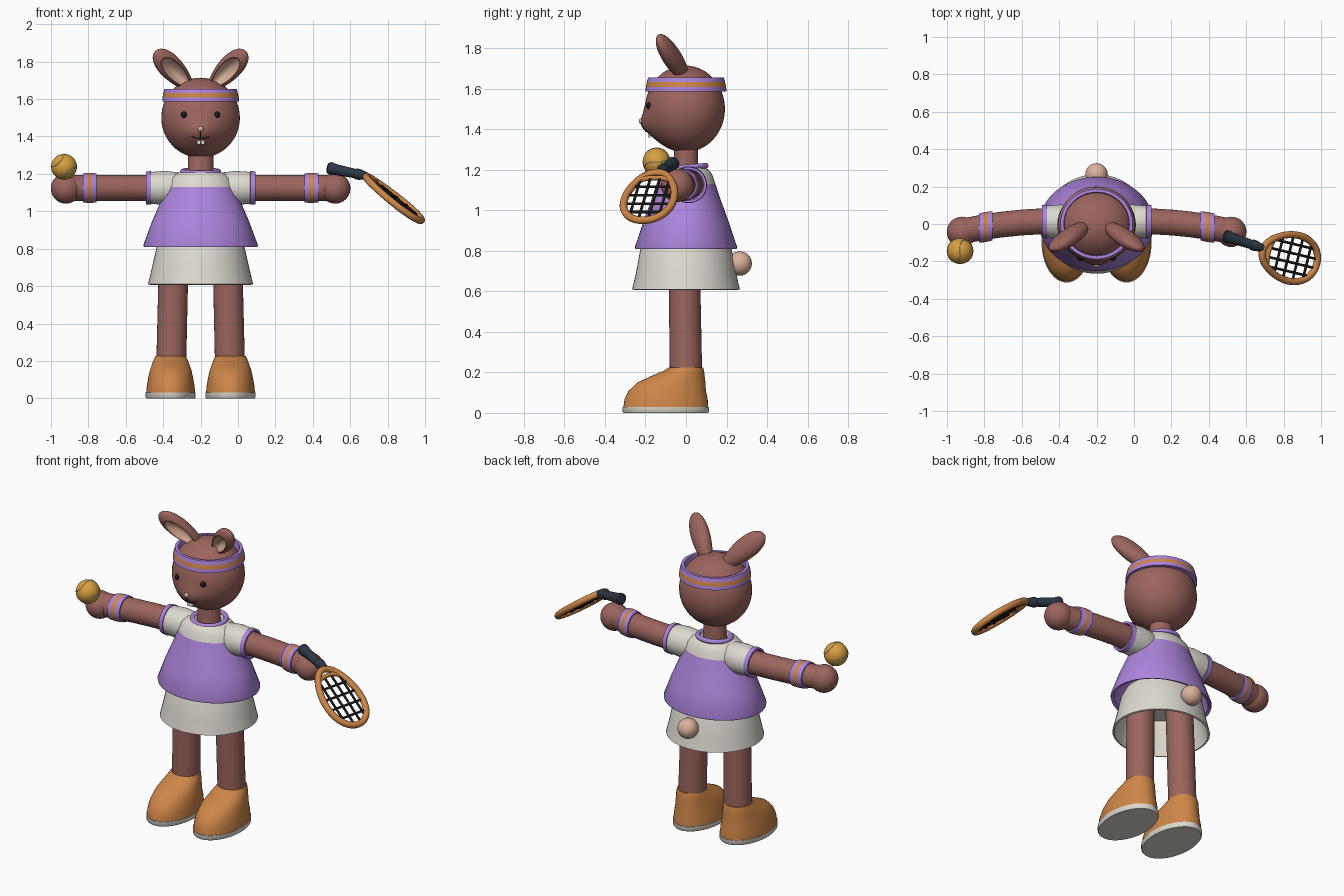
import bpy, bmesh
from math import sin, cos, pi, sqrt, exp
from mathutils import Matrix, Vector

cube = bpy.data.objects.get("Cube")
if cube:
    bpy.data.objects.remove(cube)

COLOURS = {
    "brown_fur": (0.33, 0.13, 0.11),
    "purple_cloth": (0.42, 0.235, 0.72),
    "white_cloth": (0.72, 0.70, 0.63),
    "orange": (0.62, 0.24, 0.065),
    "pink_tan": (0.72, 0.45, 0.33),
    "ball_gold": (0.68, 0.35, 0.05),
    "grip_slate": (0.026, 0.038, 0.058),
    "black": (0.01, 0.01, 0.01),
}
MATS = {}
for name, rgb in COLOURS.items():
    m = bpy.data.materials.new(name)
    m.use_nodes = True
    m.diffuse_color = (*rgb, 1)
    m.node_tree.nodes["Principled BSDF"].inputs["Base Color"].default_value = (*rgb, 1)
    MATS[name] = m

CX = -0.2  # the body's own centre line
BODY = Matrix.Translation((CX, 0, 0))


def finish(name, bm, mats, matrix):
    bmesh.ops.recalc_face_normals(bm, faces=bm.faces)
    me = bpy.data.meshes.new(name)
    bm.to_mesh(me)
    bm.free()
    for m in mats:
        me.materials.append(MATS[m])
    ob = bpy.data.objects.new(name, me)
    bpy.context.collection.objects.link(ob)
    ob.matrix_world = matrix
    return ob


def loft(name, sections, mats, matrix=BODY, cap=True, n=48):
    """Elliptical rings (cx, cy, z, rx, ry) joined in order; mats is one name or one per band."""
    if isinstance(mats, str):
        mats = [mats] * (len(sections) - 1)
    slots = list(dict.fromkeys(mats))
    bm = bmesh.new()
    rings = [[bm.verts.new((cx + rx * cos(2 * pi * i / n), cy + ry * sin(2 * pi * i / n), z))
              for i in range(n)] for cx, cy, z, rx, ry in sections]
    for a, b, m in zip(rings, rings[1:], mats):
        for i in range(n):
            j = (i + 1) % n
            bm.faces.new((a[i], a[j], b[j], b[i])).material_index = slots.index(m)
    if cap:
        bm.faces.new(rings[0][::-1]).material_index = slots.index(mats[0])
        bm.faces.new(rings[-1]).material_index = slots.index(mats[-1])
    return finish(name, bm, slots, matrix)


def lathe(name, profile, mats, matrix=BODY, cap=True):
    return loft(name, [(0, 0, z, rx, ry) for rx, ry, z in profile], mats, matrix, cap)


def ball(name, loc, r, mat, scale=(1, 1, 1)):
    bm = bmesh.new()
    bmesh.ops.create_uvsphere(bm, u_segments=32, v_segments=20, radius=r)
    bmesh.ops.scale(bm, vec=scale, verts=bm.verts)
    return finish(name, bm, [mat], Matrix.Translation(loc))


def wire(name, lines, r, mat, cyclic=False):
    cu = bpy.data.curves.new(name, "CURVE")
    cu.dimensions = "3D"
    cu.bevel_depth = r
    cu.bevel_resolution = 3
    cu.use_fill_caps = True
    for pts in lines:
        sp = cu.splines.new("POLY")
        sp.points.add(len(pts) - 1)
        for p, co in zip(sp.points, pts):
            p.co = (*co, 1)
        sp.use_cyclic_u = cyclic
    cu.materials.append(MATS[mat])
    ob = bpy.data.objects.new(name, cu)
    bpy.context.collection.objects.link(ob)
    return ob


# Head with a soft muzzle
HEAD = Vector((0, -0.005, 1.5))


def muzzle(x, z):
    return 0.032 * exp(-(x / 0.09) ** 2 - ((z - 1.42) / 0.06) ** 2)


def face_y(x, z):
    return HEAD.y - 0.197 * sqrt(1 - (x / 0.21) ** 2 - ((z - HEAD.z) / 0.214) ** 2) - muzzle(x, z)


bm = bmesh.new()
bmesh.ops.create_uvsphere(bm, u_segments=48, v_segments=32, radius=1)
for v in bm.verts:
    v.co = HEAD + Vector((v.co.x * 0.21, v.co.y * 0.197, v.co.z * 0.214))
    v.co.y -= muzzle(v.co.x, v.co.z) * max(0, min(1, -v.co.y / 0.1))
finish("head", bm, ["brown_fur"], BODY)

# Face
for s, side in ((-1, "right"), (1, "left")):
    ball(side + "_eye", (CX + s * 0.088, face_y(0.088, 1.516) + 0.004, 1.516), 0.017, "black")
    bm = bmesh.new()
    bmesh.ops.create_cube(bm, size=1)
    bmesh.ops.scale(bm, vec=(0.019, 0.012, 0.028), verts=bm.verts)
    finish(side + "_tooth", bm, ["white_cloth"],
           Matrix.Translation((CX + s * 0.0105, face_y(0, 1.37) - 0.003, 1.372)))
ball("nose", (CX, face_y(0, 1.44) + 0.002, 1.44), 0.015, "pink_tan", (1, 0.8, 1))
smile = [(i * 0.008, 1.388 + 0.012 * (i / 6) ** 2) for i in range(-6, 7)]
split = [(0, 1.43), (0, 1.41), (0, 1.388)]
wire("mouth", [[(CX + x, face_y(x, z), z) for x, z in line] for line in (smile, split)], 0.0025, "black")

# Ears: a hollowed front with a lighter lining
for s, side in ((-1, "right"), (1, "left")):
    bm = bmesh.new()
    bmesh.ops.create_uvsphere(bm, u_segments=40, v_segments=32, radius=1)
    bmesh.ops.rotate(bm, matrix=Matrix.Rotation(pi / 2, 3, "X"), verts=bm.verts)
    for f in bm.faces:
        c = f.calc_center_median()
        f.material_index = int(c.y < 0 and c.x ** 2 + c.z ** 2 < 0.4)
    for v in bm.verts:
        r2 = (v.co.x ** 2 + v.co.z ** 2) / 0.5
        if v.co.y < 0 and r2 < 1:
            v.co.y += 1.1 * (1 - r2)
        v.co.x *= 0.062 * (1 + 0.25 * v.co.z)
        v.co.y *= 0.046
        v.co.z *= 0.16
    up = Vector((s * 0.1, -0.07, 0.105)).normalized()
    right = Vector((0, 1, 0)).cross(up).normalized()
    back = up.cross(right)
    frame = Matrix((right, back, up)).transposed().to_4x4()
    finish(side + "_ear", bm, ["brown_fur", "pink_tan"],
           Matrix.Translation((CX + s * 0.142, -0.068, 1.752)) @ frame)

# Headband
lathe("headband", [(0.17, 0.165, 1.585), (0.205, 0.2, 1.587), (0.204, 0.198, 1.608), (0.199, 0.193, 1.632),
                   (0.193, 0.187, 1.655), (0.175, 0.17, 1.655), (0.17, 0.165, 1.585)],
      ["purple_cloth", "purple_cloth", "orange", "purple_cloth", "purple_cloth", "purple_cloth"], cap=False)

# Neck and collar
lathe("neck", [(0.08, 0.075, 1.15), (0.068, 0.06, 1.23), (0.068, 0.06, 1.33)], "brown_fur")
wire("collar", [[(CX + 0.096 * cos(a), 0.005 + 0.092 * sin(a), 1.212 + 0.008 * sin(a))
                 for a in (2 * pi * i / 48 for i in range(48))]], 0.014, "purple_cloth", True)

# Shirt, open at the hem
lathe("shirt", [(0.285, 0.233, 0.815), (0.303, 0.25, 0.808), (0.306, 0.252, 0.82), (0.258, 0.208, 0.95),
                (0.21, 0.168, 1.06), (0.182, 0.145, 1.13), (0.167, 0.13, 1.175), (0.135, 0.112, 1.2),
                (0.09, 0.085, 1.215), (0.05, 0.05, 1.2)],
      ["purple_cloth"] * 5 + ["white_cloth"] * 4, cap=False)
lathe("shirt_lining", [(0.285, 0.233, 0.815), (0.2, 0.16, 1.04), (0.1, 0.1, 1.06)], "purple_cloth", cap=False)

# Skirt, open below
lathe("skirt", [(0.1, 0.1, 0.86), (0.21, 0.2, 0.86), (0.235, 0.225, 0.81), (0.262, 0.247, 0.69),
                (0.281, 0.266, 0.61), (0.27, 0.255, 0.607), (0.222, 0.21, 0.81), (0.02, 0.02, 0.82)],
      "white_cloth")

# Tail
ball("tail", (CX, 0.265, 0.737), 0.06, "pink_tan")

# Legs and shoes
for s, side in ((-1, "right"), (1, "left")):
    loft(side + "_leg", [(s * 0.157, 0, 0.18, 0.08, 0.08), (s * 0.142, -0.01, 0.82, 0.079, 0.077)], "brown_fur")
    place = Matrix.Translation((CX + s * 0.16, 0, 0))
    loft(side + "_shoe", [(0, -0.1, 0.028, 0.131, 0.209), (0, -0.098, 0.07, 0.127, 0.205),
                          (0, -0.092, 0.11, 0.12, 0.19), (0, -0.072, 0.15, 0.111, 0.168),
                          (0, -0.04, 0.182, 0.1, 0.132), (0, -0.01, 0.208, 0.09, 0.099),
                          (0, 0, 0.225, 0.082, 0.084)], "orange", place)
    loft(side + "_sole", [(0, -0.1, 0, 0.13, 0.208), (0, -0.1, 0.006, 0.134, 0.213),
                          (0, -0.1, 0.03, 0.134, 0.213)], "white_cloth", place)

# Arms, sleeves, wristbands and hands, running outwards from the centre line
for s, side in ((-1, "right"), (1, "left")):
    out = Matrix.Translation((CX, 0, 1.125)) @ Matrix.Rotation(s * pi / 2, 4, "Y")
    loft(side + "_arm", [(0, y, d, 0.069, 0.069) for d, y in
                         ((0.1, 0.015), (0.3, 0.014), (0.4, 0.008), (0.5, -0.002), (0.6, -0.016), (0.7, -0.036))],
         "brown_fur", out)
    loft(side + "_sleeve", [(0, 0.013, d, r, r) for d, r in
                            ((0.06, 0.06), (0.12, 0.083), (0.19, 0.091), (0.265, 0.085), (0.266, 0.09),
                             (0.293, 0.088), (0.293, 0.076), (0.27, 0.07))],
         ["white_cloth"] * 3 + ["purple_cloth"] * 4, out)
    loft(side + "_wristband", [(0, y, d, r, r) for d, y, r in
                               ((0.556, -0.01, 0.066), (0.556, -0.01, 0.077), (0.58, -0.014, 0.08),
                                (0.605, -0.018, 0.08), (0.63, -0.022, 0.077), (0.63, -0.022, 0.066))],
         ["purple_cloth", "purple_cloth", "orange", "purple_cloth", "purple_cloth"], out)
    ball(side + "_hand", (CX + s * 0.72, -0.042, 1.122), 0.081, "brown_fur")

# Ball with a wavy seam
BALL = Vector((-0.93, -0.145, 1.238))
ball("ball", BALL, 0.069, "ball_gold")
seam = [BALL + 0.069 * Vector((0.75 * cos(t) + 0.25 * cos(3 * t), sqrt(0.75) * sin(2 * t),
                               0.75 * sin(t) - 0.25 * sin(3 * t))) for t in (2 * pi * i / 64 for i in range(64))]
wire("ball_seam", [seam], 0.0025, "white_cloth", True)

# Racket handle
start, end = Vector((0.482, -0.062, 1.232)), Vector((0.69, -0.13, 1.188))
aim = (end - start).to_track_quat("Z", "Y").to_matrix().to_4x4()
lathe("racket_handle", [(r, r, d) for r, d in
                        ((0.026, 0), (0.033, 0.008), (0.033, 0.025), (0.029, 0.04), (0.025, 0.155),
                         (0.029, 0.16), (0.029, 0.18), (0.018, 0.225))],
      "grip_slate", Matrix.Translation(start) @ aim)

# Racket head: an egg-shaped hoop with a bridge and strings
MID = Vector((0.832, -0.178, 1.068))
LONG, WIDE = Vector((0.145, -0.035, -0.118)), Vector((-0.03, -0.12, 0))


def on_racket(k, j):
    return MID + LONG * k + WIDE * j


def half_width(k):
    return sqrt(1 - k * k) * (1 + 0.15 * k)


wire("racket_hoop", [[on_racket(cos(a), sin(a) * (1 + 0.15 * cos(a)))
                      for a in (2 * pi * i / 56 for i in range(56))]], 0.019, "orange", True)
w = half_width(0.68)
wire("racket_bridge", [[on_racket(-0.68 - 0.1 * (1 - t * t), t * half_width(-0.68))
                        for t in (i / 5 for i in range(-5, 6))]], 0.013, "orange")
strings = [[on_racket(k, -half_width(k)), on_racket(k, half_width(k))] for k in (-0.4, -0.05, 0.3, 0.65)]
strings += [[on_racket(max(-0.75, -sqrt(1 - j * j)), j), on_racket(sqrt(1 - j * j), j)]
            for j in (-0.6, -0.2, 0.2, 0.6)]
wire("racket_strings", strings, 0.007, "black")

# Smooth shading that keeps sharp rims
bpy.ops.object.select_all(action="DESELECT")
for ob in bpy.context.scene.objects:
    if ob.type == "MESH":
        ob.select_set(True)
        bpy.context.view_layer.objects.active = ob
bpy.ops.object.shade_smooth_by_angle(angle=0.7)
